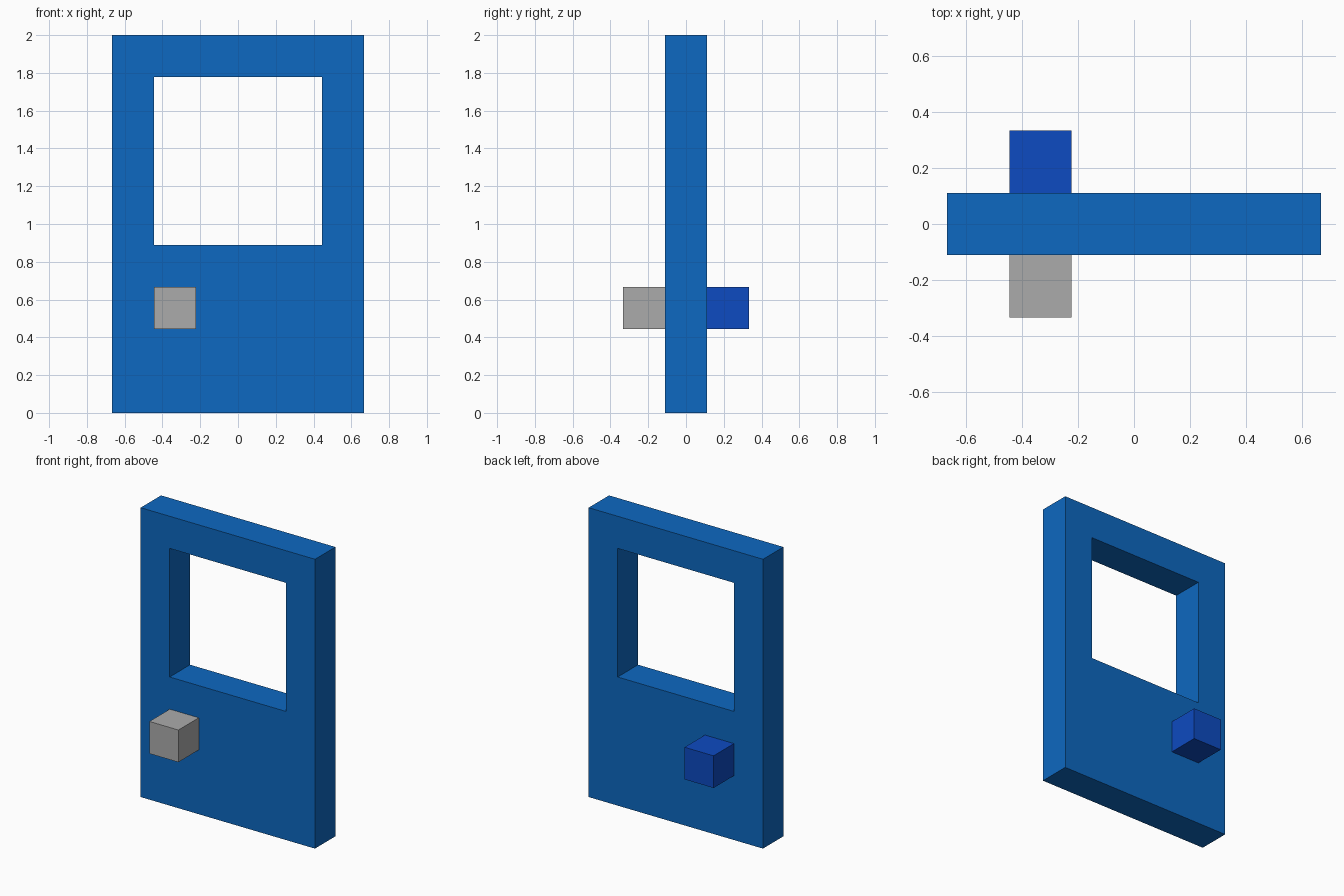
import bpy, bmesh
from mathutils import Matrix, Vector

if "Cube" in bpy.data.objects:
    bpy.data.objects.remove(bpy.data.objects["Cube"])

U = 2 / 9  # one block unit


def material(name, color):
    m = bpy.data.materials.new(name)
    m.diffuse_color = (*color, 1)
    m.use_nodes = True
    m.node_tree.nodes["Principled BSDF"].inputs["Base Color"].default_value = m.diffuse_color
    return m


def finish(bm, name, mat):
    bmesh.ops.recalc_face_normals(bm, faces=bm.faces[:])
    mesh = bpy.data.meshes.new(name)
    bm.to_mesh(mesh)
    bm.free()
    mesh.materials.append(mat)
    obj = bpy.data.objects.new(name, mesh)
    bpy.context.collection.objects.link(obj)
    return obj


def rectangle(bm, x, z0, z1, y):
    return [bm.verts.new((px * U, y * U, pz * U))
            for px, pz in ((-x, z0), (x, z0), (x, z1), (-x, z1))]


def cube(name, center, mat):
    bm = bmesh.new()
    bmesh.ops.create_cube(bm, size=U, matrix=Matrix.Translation(Vector(center) * U))
    return finish(bm, name, mat)


door_blue = material("door blue", (0.004, 0.138, 0.533))
deep_blue = material("deep blue", (0.004, 0.069, 0.533))
grey = material("grey", (0.407, 0.407, 0.407))

# Door panel: outer rectangle around a square window opening, extruded through
bm = bmesh.new()
outer = rectangle(bm, 3, 0, 9, -0.5)
inner = rectangle(bm, 2, 4, 8, -0.5)
for i in range(4):
    j = (i + 1) % 4
    bm.faces.new((outer[i], outer[j], inner[j], inner[i]))
front = bm.faces[:]
ext = bmesh.ops.extrude_face_region(bm, geom=front, use_keep_orig=True)
bmesh.ops.translate(bm, vec=(0, U, 0),
                    verts=[g for g in ext["geom"] if isinstance(g, bmesh.types.BMVert)])
finish(bm, "door_panel", door_blue)

# Cube knobs on both sides
cube("front_knob", (-1.5, -1, 2.5), grey)
cube("back_knob", (-1.5, 1, 2.5), deep_blue)
